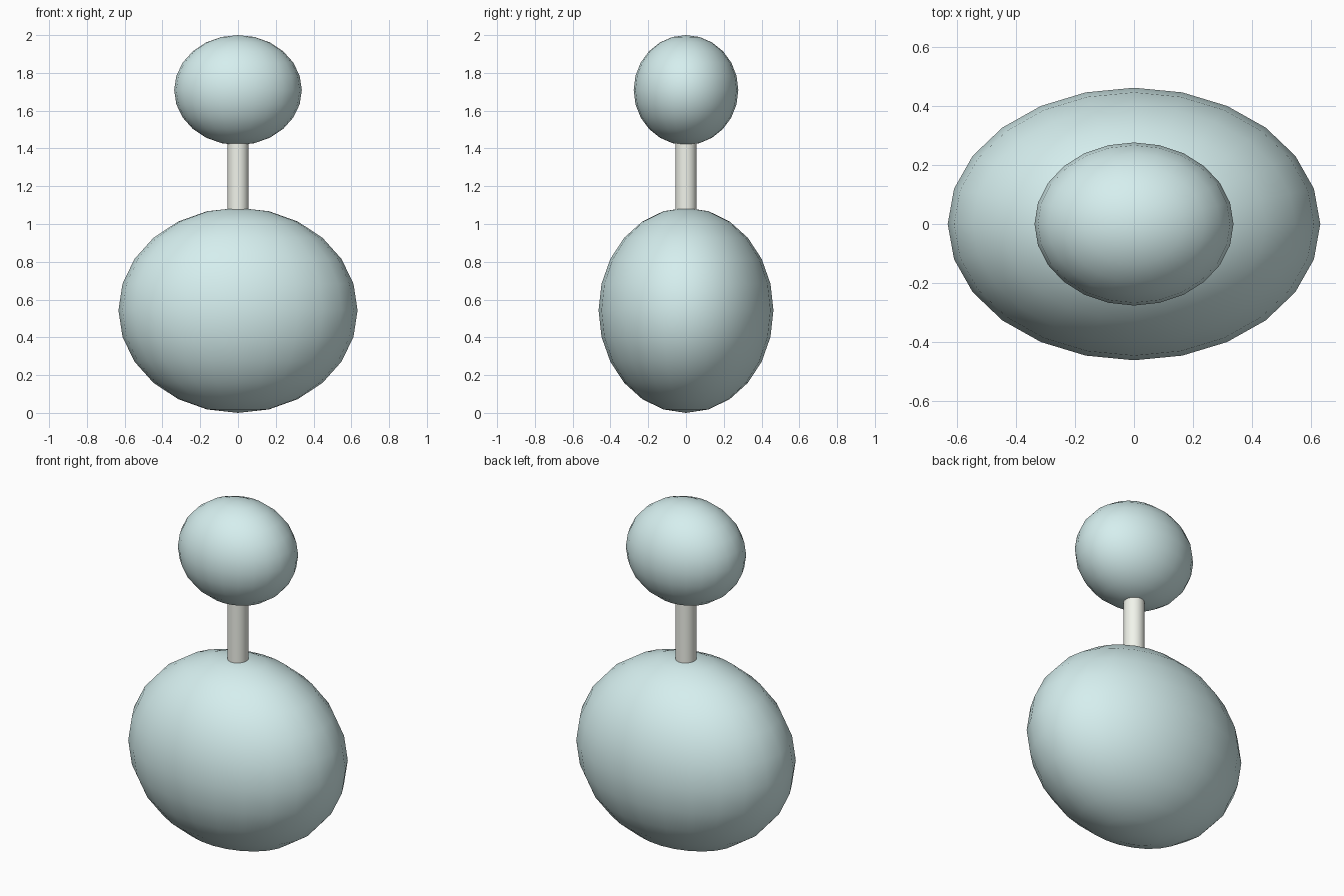
import bpy

if "Cube" in bpy.data.objects:
    bpy.data.objects.remove(bpy.data.objects["Cube"])


def material(name, rgb):
    m = bpy.data.materials.new(name)
    m.diffuse_color = (*rgb, 1)
    m.use_nodes = True
    m.node_tree.nodes["Principled BSDF"].inputs["Base Color"].default_value = m.diffuse_color
    return m


def finish(name, mat):
    obj = bpy.context.object
    obj.name = name
    obj.data.materials.append(mat)
    bpy.ops.object.shade_smooth_by_angle()
    return obj


def ellipsoid(name, z, radii, mat):
    bpy.ops.mesh.primitive_uv_sphere_add(segments=24, ring_count=12, radius=1, location=(0, 0, z))
    bpy.context.object.scale = radii
    bpy.ops.object.transform_apply(location=False, rotation=False, scale=True)
    return finish(name, mat)


glass = material("pale_teal", (0.67, 0.86, 0.86))
ivory = material("ivory", (0.88, 0.90, 0.83))

# Large lower bulb and small upper bulb
ellipsoid("lower_bulb", 0.543, (0.633, 0.463, 0.543), glass)
ellipsoid("upper_bulb", 1.709, (0.338, 0.277, 0.291), glass)

# Connecting tube, set slightly into both bulbs
bpy.ops.mesh.primitive_cylinder_add(vertices=24, radius=0.056, depth=0.37, location=(0, 0, 1.25))
finish("connecting_tube", ivory)
